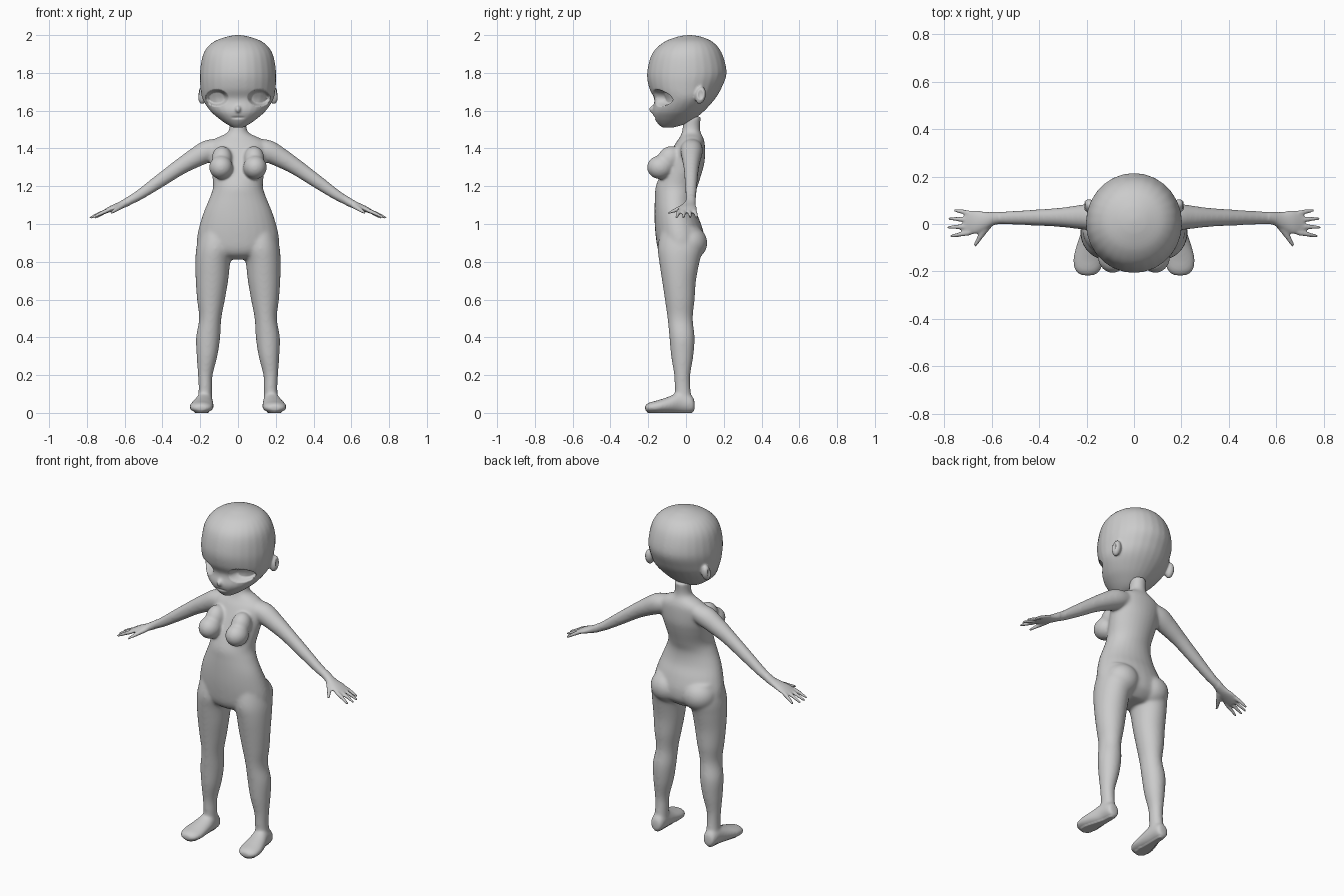
import bpy, bmesh, math
from mathutils import Vector, Matrix

SIDES = 28


def catmull(rows, steps=5):
    """Smoothly interpolate rows of numbers."""
    out = []
    for i in range(len(rows) - 1):
        a, b = rows[max(i - 1, 0)], rows[i]
        c, d = rows[i + 1], rows[min(i + 2, len(rows) - 1)]
        for k in range(steps):
            t = k / steps
            out.append([0.5 * (2 * q + (r - p) * t + (2 * p - 5 * q + 4 * r - s) * t * t
                               + (3 * q - p - 3 * r + s) * t ** 3)
                        for p, q, r, s in zip(a, b, c, d)])
    return out + [list(rows[-1])]


def loft(bm, rows, u=(1, 0, 0), v=(0, 1, 0), s=1):
    """Closed tube through elliptical rings (x, y, z, radius_u, radius_v); s=-1 mirrors it."""
    u, v = Vector(u).normalized(), Vector(v).normalized()
    rings = []
    for x, y, z, ru, rv in catmull(rows):
        ring = []
        for k in range(SIDES):
            a = math.tau * k / SIDES
            p = Vector((x, y, z)) + u * (ru * math.cos(a)) + v * (rv * math.sin(a))
            ring.append(bm.verts.new((p.x * s, p.y, p.z)))
        rings.append(ring)
    for a, b in zip(rings, rings[1:]):
        for k in range(SIDES):
            n = (k + 1) % SIDES
            bm.faces.new((a[k], a[n], b[n], b[k]))
    bm.faces.new(rings[0])
    bm.faces.new(rings[-1])


def ball(bm, loc, size, tilt=0):
    m = Matrix.Translation(loc) @ Matrix.Rotation(tilt, 4, 'X') @ Matrix.Diagonal((*size, 1))
    bmesh.ops.create_uvsphere(bm, u_segments=32, v_segments=20, radius=1, matrix=m)


def depth(rows):
    """Convert (z, half width, front y, back y) to loft rings."""
    return [(0, (f + b) / 2, z, w, (b - f) / 2) for z, w, f, b in rows]


def fuse(name, bm, voxel, passes, soft, shape):
    """Merge overlapping parts into one skin, soften the joins, then sculpt."""
    bmesh.ops.recalc_face_normals(bm, faces=bm.faces)
    mesh = bpy.data.meshes.new(name)
    bm.to_mesh(mesh)
    bm.free()
    ob = bpy.data.objects.new(name, mesh)
    bpy.context.collection.objects.link(ob)
    mod = ob.modifiers.new("skin", 'REMESH')
    mod.mode = 'VOXEL'
    mod.voxel_size = voxel
    bpy.context.view_layer.update()
    dg = bpy.context.evaluated_depsgraph_get()
    skin = bpy.data.meshes.new_from_object(ob.evaluated_get(dg))
    ob.modifiers.clear()
    bm = bmesh.new()
    bm.from_mesh(skin)
    for i in range(passes):
        verts = [w for w in bm.verts if i < 2 or soft(w.co)]
        bmesh.ops.smooth_vert(bm, verts=verts, factor=0.5,
                              use_axis_x=True, use_axis_y=True, use_axis_z=True)
    for w in bm.verts:
        shape(w.co)
    for f in bm.faces:
        f.smooth = True
    bm.to_mesh(skin)
    bm.free()
    ob.data = skin
    skin.name = name
    return ob


# Head: skull, nose and ears
bm = bmesh.new()
loft(bm, depth([
    (2.0, .012, .005, .03), (1.99, .065, -.05, .085), (1.96, .137, -.122, .147),
    (1.9, .184, -.18, .192), (1.8, .202, -.206, .215), (1.72, .199, -.195, .188),
    (1.66, .187, -.168, .152), (1.6, .148, -.178, .098), (1.56, .104, -.168, .05),
    (1.53, .062, -.148, .0), (1.51, .025, -.125, -.07)]))
ball(bm, (0, -.175, 1.607), (.016, .022, .02))
for s in (1, -1):
    ball(bm, (s * .19, .077, 1.68), (.024, .028, .047), -.2)


def face(p):
    # eye sockets, mouth line and ear hollows
    d = ((abs(p.x) - .112) / .06) ** 2 + ((p.z - 1.668) / .044) ** 2
    if d < 1 and p.y < 0:
        p.y += .048 * min(1, 1.9 * (1 - d))
    if p.y < -.1 and abs(p.x) < .04:
        p.y += .007 * math.exp(-((p.z - 1.563) / .006) ** 2) * (1 - (p.x / .04) ** 2)
    e = ((p.y - .077) / .016) ** 2 + ((p.z - 1.685) / .028) ** 2
    if e < 1 and abs(p.x) > .19:
        p.x *= 1 - .05 * (1 - e)


fuse("head", bm, .006, 6, lambda p: True, face)

# Body: neck and torso
bm = bmesh.new()
loft(bm, depth([
    (1.57, .045, -.015, .08), (1.51, .045, -.018, .074), (1.48, .062, -.024, .08),
    (1.455, .115, -.036, .092), (1.42, .155, -.06, .1), (1.34, .15, -.1, .1),
    (1.28, .141, -.128, .087), (1.2, .132, -.16, .062), (1.14, .15, -.165, .046),
    (1.07, .179, -.167, .053), (1.0, .202, -.166, .08), (.93, .217, -.16, .098),
    (.87, .212, -.15, .095), (.835, .16, -.13, .07), (.812, .09, -.09, .04)]))
arm_u = (.56, 0, .83)
for s in (1, -1):
    # bust and seat
    ball(bm, (s * .09, -.137, 1.3), (.063, .07, .063))
    ball(bm, (s * .085, -.09, 1.345), (.055, .06, .07), -.5)
    ball(bm, (s * .105, .018, .9), (.1, .095, .092))
    # leg
    loft(bm, [
        (.115, -.03, .98, .08, .1), (.12, -.03, .88, .1, .12), (.133, -.035, .8, .093, .107),
        (.138, -.037, .7, .086, .09), (.143, -.033, .6, .074, .079),
        (.147, -.031, .5, .059, .067), (.158, -.021, .4, .064, .067),
        (.164, -.02, .3, .055, .059), (.173, -.02, .2, .039, .043),
        (.173, -.018, .13, .036, .042), (.175, -.012, .05, .038, .044)], s=s)
    # foot
    loft(bm, [
        (.176, .046, .035, .022, .026), (.176, .03, .046, .038, .046),
        (.178, -.03, .055, .045, .056), (.186, -.09, .043, .057, .044),
        (.193, -.15, .033, .065, .034), (.195, -.195, .028, .055, .027),
        (.195, -.217, .026, .03, .015)], v=(0, 0, 1), s=s)
    # arm and palm
    loft(bm, [
        (.08, .03, 1.415, .045, .05), (.15, .03, 1.39, .06, .06), (.23, .029, 1.348, .052, .051),
        (.31, .028, 1.3, .043, .041), (.42, .027, 1.224, .036, .034),
        (.52, .026, 1.155, .028, .029), (.58, .025, 1.12, .023, .027),
        (.62, .015, 1.1, .02, .036), (.67, .008, 1.081, .016, .05),
        (.712, .006, 1.062, .01, .049)], u=arm_u, s=s)
    # fingers and thumb
    for y0, tx, ty in ((.045, .758, .058), (.018, .784, .023), (-.01, .786, -.014), (-.036, .774, -.051)):
        loft(bm, [(.69, y0, 1.072, .011, .012), ((.69 + tx) / 2, (y0 + ty) / 2, 1.053, .01, .01),
                  (tx, ty, 1.031, .006, .006)], u=arm_u, s=s)
    loft(bm, [(.615, .0, 1.098, .016, .02), (.645, -.048, 1.077, .012, .013),
              (.672, -.093, 1.058, .006, .007)], u=(0, 0, 1), v=(.85, .5, 0), s=s)


def ground(p):
    # flat soles
    if p.z < .006:
        p.z = max(0, p.z - .004)


fuse("body", bm, .006, 14, lambda p: abs(p.x) < .57, ground)
